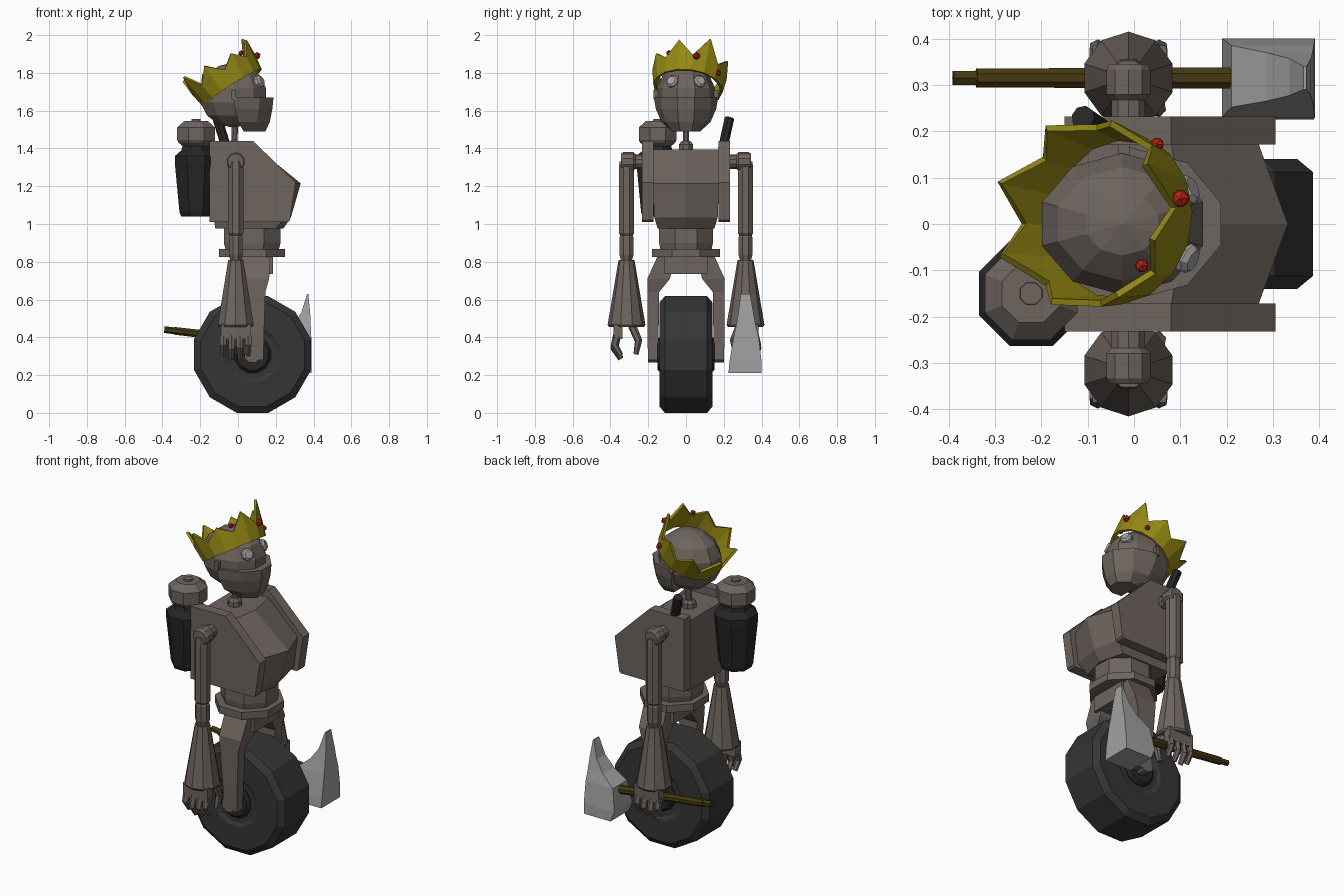
import bpy, bmesh, math
from mathutils import Vector as V

if "Cube" in bpy.data.objects:
    bpy.data.objects.remove(bpy.data.objects["Cube"])


def material(name, r, g, b):
    m = bpy.data.materials.new(name)
    m.diffuse_color = (r, g, b, 1)
    m.use_nodes = True
    m.node_tree.nodes["Principled BSDF"].inputs["Base Color"].default_value = m.diffuse_color
    return m


BODY = material("warm grey metal", .155, .128, .113)
RUBBER = material("tire rubber", .036, .036, .036)
BLACK = material("black metal", .019, .019, .020)
GOLD = material("dull gold", .30, .245, .007)
RED = material("red gem", .50, .014, .008)
STEEL = material("pale steel", .36, .36, .365)
WOOD = material("dark wood", .062, .043, .006)


def finish(name, bm, mat):
    bmesh.ops.recalc_face_normals(bm, faces=bm.faces)
    me = bpy.data.meshes.new(name)
    bm.to_mesh(me)
    bm.free()
    me.materials.append(mat)
    ob = bpy.data.objects.new(name, me)
    bpy.context.collection.objects.link(ob)
    return ob


def loft(name, rings, mat, cap=True):
    """Skin a list of equally long closed point rings."""
    bm = bmesh.new()
    rows = [[bm.verts.new(p) for p in r] for r in rings]
    n = len(rows[0])
    for a, b in zip(rows, rows[1:]):
        for i in range(n):
            j = (i + 1) % n
            bm.faces.new((a[i], a[j], b[j], b[i]))
    if cap:
        bm.faces.new(rows[0])
        bm.faces.new(rows[-1])
    return finish(name, bm, mat)


def tube(name, start, end, steps, n, mat, phase=None):
    """Turned part from start to end; steps are (fraction, radius)."""
    a, b = V(start), V(end)
    q = (b - a).to_track_quat('Z', 'Y')
    ph = math.pi / n if phase is None else phase
    rings = []
    for t, r in steps:
        c = a.lerp(b, t)
        rings.append([c + q @ V((r * math.cos(ph + 2 * math.pi * i / n),
                                 r * math.sin(ph + 2 * math.pi * i / n), 0)) for i in range(n)])
    return loft(name, rings, mat)


def rect(z, x0, x1, y0, y1):
    return [(x0, y0, z), (x1, y0, z), (x1, y1, z), (x0, y1, z)]


def box(name, x0, x1, y0, y1, z0, z1, mat):
    return loft(name, [rect(z0, x0, x1, y0, y1), rect(z1, x0, x1, y0, y1)], mat)


def oval(z, cx, rx, ry, n=8):
    k = 1 / math.cos(math.pi / n)
    return [(cx + k * rx * math.cos(2 * math.pi * (i + .5) / n),
             k * ry * math.sin(2 * math.pi * (i + .5) / n), z) for i in range(n)]


# Wheel: tire, recessed hub and axle
WX, WZ = .077, .309
tube("tire", (WX, -.14, WZ), (WX, .14, WZ),
     [(.04, .13), (0, .15), (0, .285), (.10, .32), (.90, .32), (1, .285), (1, .15), (.96, .13)], 12, RUBBER)
tube("hub", (WX, -.15, WZ), (WX, .15, WZ), [(0, .085), (.05, .10), (.95, .10), (1, .085)], 12, BLACK)
tube("axle", (WX, -.20, WZ), (WX, .20, WZ), [(0, .045), (1, .045)], 8, BODY)

# Pelvis and waist
box("pelvis_block", 0, .185, -.115, .115, .735, .83, BODY)
loft("hip_flange", [oval(.825, .075, .175, .18), oval(.868, .075, .175, .18)], BODY)
loft("waist", [oval(.86, .075, .14, .135), oval(.90, .075, .15, .142), oval(1.0, .075, .15, .142)], BODY)


# Torso with keeled chest
def chest(z, back, side, mid, w):
    return [(back, -w, z), (side, -w, z), (mid, 0, z), (side, w, z), (back, w, z)]


loft("torso", [chest(.975, -.12, .20, .24, .15), chest(1.035, -.13, .25, .28, .168),
               chest(1.215, -.13, .268, .332, .175), chest(1.395, -.13, .08, .11, .178)], BODY)
PLATE = [(-.15, 1.44), (.08, 1.44), (.305, 1.22), (.275, 1.02), (.265, 1.01), (-.15, 1.01)]

for s, side in ((-1, "right"), (1, "left")):
    loft(side + "_side_plate", [[(x, s * y, z) for x, z in PLATE] for y in (.172, .232)], BODY)
    # Fork leg beside the wheel
    loft(side + "_leg", [rect(z, x0, x1, s * y0, s * y1) for z, x0, x1, y0, y1 in
                         ((.83, .02, .17, .06, .15), (.71, .02, .165, .085, .205),
                          (.64, .025, .145, .142, .205), (.40, .045, .137, .145, .205),
                          (.28, .04, .135, .145, .20))], BODY)
    # Arm: shoulder, upper arm, elbow, flared gauntlet
    ay, ax = s * .315, -.012
    tube(side + "_shoulder", (ax, s * .225, 1.33), (ax, s * .345, 1.33),
         [(0, .038), (.35, .038), (.45, .05), (.9, .05), (1, .042)], 10, BODY)
    tube(side + "_upper_arm", (ax, ay, 1.33), (ax, ay, .94),
         [(0, .04), (.1, .044), (.97, .044), (1, .036)], 8, BODY)
    tube(side + "_elbow", (ax, ay, .95), (ax, ay, .80),
         [(0, .032), (.15, .04), (.75, .04), (1, .03)], 8, BODY)
    tube(side + "_gauntlet", (ax, ay, .81), (ax, ay, .455),
         [(0, .042), (.97, .10), (1, .092)], 10, BODY)
    # Hand with curled fingers and thumb
    box(side + "_palm", -.09, .07, s * .335, s * .385, .39, .47, BODY)
    for i, drop in enumerate((.02, 0, .005, .02)):
        x = -.078 + .044 * i
        tube(side + "_finger_base", (x, s * .365, .41), (x, s * .38, .335 + drop),
             [(0, .021), (1, .019)], 6, BODY)
        tube(side + "_finger_tip", (x, s * .382, .345 + drop), (x, s * .345, .285 + drop),
             [(0, .019), (1, .014)], 6, BODY)
    tube(side + "_thumb", (.045, s * .285, .46), (.05, s * .25, .38), [(0, .022), (1, .02)], 6, BODY)
    tube(side + "_thumb_tip", (.05, s * .25, .39), (.045, s * .265, .31), [(0, .02), (1, .014)], 6, BODY)
    # Eye and ear knob
    d = V((.8, s * .38, .4)).normalized()
    e = V((.115, s * .073, 1.755))
    tube(side + "_eye", e - d * .02, e + d * .016, [(0, .034), (.7, .034), (1, .024)], 8, STEEL)
    box(side + "_ear_knob", -.035, -.01, s * .14, s * .172, 1.66, 1.71, BODY)

# Neck
tube("neck_base", (-.02, 0, 1.38), (-.02, 0, 1.44), [(0, .04), (.7, .04), (1, .025)], 8, BODY)
tube("neck_rod", (-.02, 0, 1.42), (-.015, 0, 1.56), [(0, .018), (1, .018)], 8, BODY)

# Skull and jaw guard
bm = bmesh.new()
bmesh.ops.create_uvsphere(bm, u_segments=10, v_segments=7, radius=1)
for v in bm.verts:
    v.co = V((-.025 + .187 * v.co.x, .157 * v.co.y, 1.682 + .172 * v.co.z))
finish("skull", bm, BODY)


def jaw_ring(z, back, mid, tip, w, w2, w3):
    half = [(back, w), (mid, w2), (tip, w3)]
    return [(x, -y, z) for x, y in half] + [(x, y, z) for x, y in reversed(half)]


loft("jaw", [jaw_ring(1.49, .03, .09, .145, .07, .075, .03),
             jaw_ring(1.54, 0, .10, .168, .13, .11, .04),
             jaw_ring(1.61, -.015, .11, .182, .16, .128, .045),
             jaw_ring(1.67, -.025, .115, .188, .17, .132, .045)], BODY)

# Tilted crown with eight points
A = V((-.54, .10, .835)).normalized()
U = (V((1, 0, 0)) - A * A.x).normalized()
W = A.cross(U)
C = V((-.03, .01, 1.72))
low, high = [], []
peaks = (.20, .15, .165, .18, .18, .16, .14, .17)
for i in range(16):
    t = math.radians(24 + 22.5 * i)
    d = U * math.cos(t) + W * math.sin(t)
    h = peaks[i // 2] if i % 2 == 0 else .085
    low.append(C + d * .178)
    high.append(C + d * (.178 + .16 * h) + A * h)
crown = loft("crown", [low, high], GOLD, cap=False)
mod = crown.modifiers.new("thickness", 'SOLIDIFY')
mod.thickness = .014
mod.offset = 0

# Crown gems
for p, r in (((.10, .055, 1.89), .021), ((.017, -.09, 1.905), .016), ((.05, .172, 1.80), .016)):
    bm = bmesh.new()
    bmesh.ops.create_icosphere(bm, subdivisions=1, radius=r)
    bmesh.ops.translate(bm, verts=bm.verts, vec=p)
    finish("crown_gem", bm, RED)

# Back canister with cap, and exhaust pipe
cx, cy = -.222, -.15
tube("canister", (cx, cy, 1.04), (cx, cy, 1.42),
     [(0, .085), (.06, .095), (.75, .122), (.84, .122), (.92, .085), (1, .075)], 8, BLACK)
tube("canister_cap", (cx, cy, 1.41), (cx, cy, 1.545),
     [(0, .075), (.15, .10), (.25, .108), (.75, .108), (1, .068)], 8, BODY)
tube("cap_valve", (cx, cy, 1.53), (cx, cy, 1.555), [(0, .028), (1, .025)], 8, BODY)
tube("exhaust_pipe", (-.06, .195, 1.40), (-.11, .23, 1.56), [(0, .026), (1, .026)], 8, BLACK)

# Axe: handle and hooked blade
tube("axe_handle", (-.34, .315, .435), (.30, .315, .36), [(0, .022), (1, .025)], 8, WOOD)
tube("axe_handle_tip", (-.39, .315, .441), (-.30, .315, .43), [(0, .018), (1, .018)], 6, WOOD)
loft("axe_blade", [rect(.21, .215, .388, .225, .40), rect(.27, .19, .39, .23, .40),
                   rect(.40, .21, .388, .252, .385), rect(.46, .285, .385, .265, .37),
                   rect(.53, .335, .382, .277, .357), rect(.63, .366, .372, .29, .34)], STEEL)
